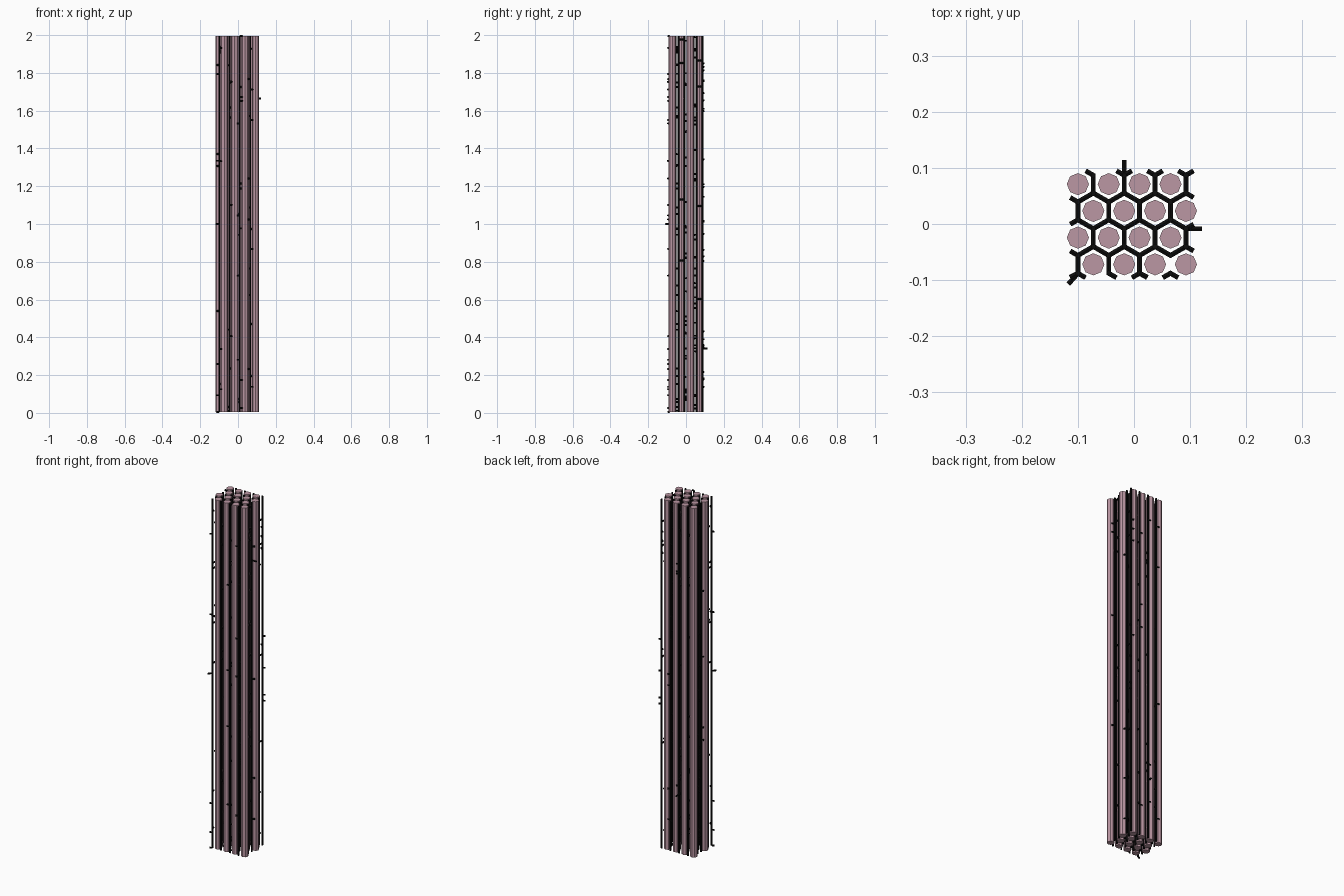
import bpy, bmesh, math, random
from mathutils import Vector, Matrix

if "Cube" in bpy.data.objects:
    bpy.data.objects.remove(bpy.data.objects["Cube"])

random.seed(4)
P = 0.055                      # fibre spacing
ROW = P * math.sqrt(3) / 2     # row spacing
S = P / math.sqrt(3)           # hexagon edge length
Z0, Z1 = 0.005, 1.995
R_CAP = 0.005


def material(name, col):
    m = bpy.data.materials.new(name)
    m.diffuse_color = (*col, 1)
    m.use_nodes = True
    m.node_tree.nodes["Principled BSDF"].inputs["Base Color"].default_value = m.diffuse_color
    return m


def tube(bm, a, b, r, n):
    a, b = Vector(a), Vector(b)
    d = b - a
    mat = Matrix.Translation((a + b) / 2) @ d.to_track_quat('Z', 'Y').to_matrix().to_4x4()
    bmesh.ops.create_cone(bm, cap_ends=True, segments=n, radius1=r, radius2=r,
                          depth=d.length, matrix=mat)


def finish(bm, name, mat):
    me = bpy.data.meshes.new(name)
    bm.to_mesh(me)
    bm.free()
    me.materials.append(mat)
    bpy.context.collection.objects.link(bpy.data.objects.new(name, me))


pink = material("fibre_pink", (0.50, 0.31, 0.37))
black = material("capillary_black", (0.004, 0.004, 0.004))

# Muscle fibres in staggered rows, and capillary nodes between neighbours
fibres = bmesh.new()
nodes = []                     # (x, y, direction the diagonals leave: +1 up, -1 down)
for j in range(4):
    y = 0.071 - j * ROW
    for i in range(4):
        x = -0.10 + i * P + (P / 2 if j % 2 else 0)
        tube(fibres, (x, y, Z0), (x, y, Z1), 0.0197, 8)
        mx = x + (-P / 2 if j % 2 else P / 2)
        nodes += [(mx, y + S / 2, 1), (mx, y - S / 2, -1)]
finish(fibres, "muscle_fibres", pink)

# Long capillaries running alongside the fibres
caps = bmesh.new()
for x, y, _ in nodes:
    tube(caps, (x, y, Z0), (x, y, Z1), R_CAP, 6)
finish(caps, "long_capillaries", black)

# Short cross links along the hexagon edges, half length at the border
links = bmesh.new()


def add_links(a, b, count=4):
    for _ in range(count):
        z = random.uniform(R_CAP, 2 - R_CAP)
        tube(links, (*a, z), (*b, z), R_CAP, 6)


def find(x, y):
    return any(math.hypot(x - n[0], y - n[1]) < 0.004 for n in nodes)


for k, (x, y, s) in enumerate(nodes):
    if s > 0 and not (x > 0.05 and x < 0.08 and y < -0.05):
        add_links((x, y), (x, y - S))
    for side in (-1, 1):
        dx, dy = side * P / 2, s * S / 2
        if find(x + dx, y + dy):
            if s > 0:
                add_links((x, y), (x + dx, y + dy))
        else:
            missing = (side > 0 and x < -0.05 and y > 0.08) or \
                      (side < 0 and -0.06 < x < -0.03 and y < -0.08)
            if not missing:
                add_links((x, y), (x + dx / 2, y + dy / 2))
# links at the very bottom and top ends
tube(links, (-0.10, -0.088, 0.005), (-0.114, -0.095, 0.005), R_CAP, 6)
tube(links, (0.01, -0.088, 1.995), (0.024, -0.095, 1.995), R_CAP, 6)
finish(links, "cross_capillaries", black)

# Three feeder vessels reaching out of the bundle
feed = bmesh.new()
for a, b, z in (((-0.10, -0.088), (-0.117, -0.107), 1.0),
                ((0.0925, -0.0085), (0.1215, -0.0085), 1.665),
                ((-0.0175, 0.087), (-0.0175, 0.114), 0.34)):
    tube(feed, (*a, z), (*b, z), R_CAP, 6)
finish(feed, "feeder_vessels", black)
